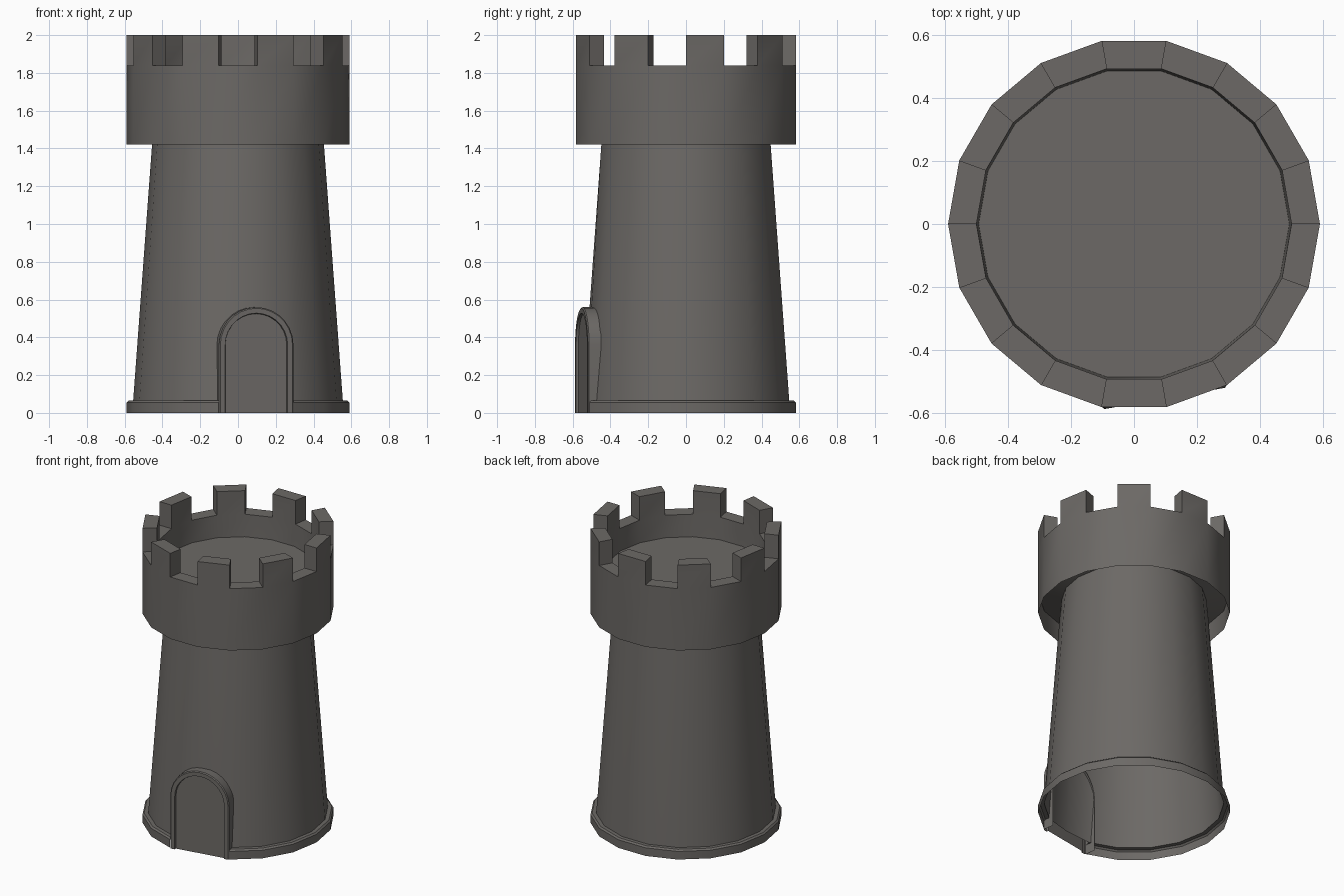
import bpy, bmesh, math
from mathutils import Vector

if "Cube" in bpy.data.objects:
    bpy.data.objects.remove(bpy.data.objects["Cube"])

N = 18                      # sides of the tower
STEP = math.tau / N
DOOR_SEGS = (13, 14)        # segments 260-300 degrees, replaced by the door

stone = bpy.data.materials.new("grey_stone")
stone.diffuse_color = (0.150, 0.141, 0.132, 1)
stone.use_nodes = True
stone.node_tree.nodes["Principled BSDF"].inputs["Base Color"].default_value = stone.diffuse_color


def finish(name, bm):
    bmesh.ops.remove_doubles(bm, verts=bm.verts, dist=0.0005)
    me = bpy.data.meshes.new(name)
    bm.to_mesh(me)
    bm.free()
    me.materials.append(stone)
    ob = bpy.data.objects.new(name, me)
    bpy.context.collection.objects.link(ob)
    bpy.context.view_layer.objects.active = ob
    ob.select_set(True)
    bpy.ops.object.shade_smooth_by_angle(angle=math.radians(30))
    ob.select_set(False)
    return ob


def pt(r, z, i):
    a = i * STEP
    return Vector((r * math.cos(a), r * math.sin(a), z))


def face(bm, *pts):
    bm.faces.new([bm.verts.new(p) for p in pts])


def lathe(bm, profile, segs=range(N)):
    # profile runs upwards on the outside so the faces point outwards
    for (r0, z0), (r1, z1) in zip(profile, profile[1:]):
        for i in segs:
            face(bm, pt(r0, z0, i), pt(r0, z0, i + 1), pt(r1, z1, i + 1), pt(r1, z1, i))


# tapered tower wall, flaring out under the crown
bm = bmesh.new()
lathe(bm, [(0.555, 0.065), (0.455, 1.42), (0.446, 1.51), (0.588, 1.55)])
for v in bm.verts:          # keep the low edge behind the door panel
    if v.co.z < 0.07 and (v.co - pt(0.555, 0.065, 14)).length < 0.001:
        v.co = pt(0.538, 0.065, 14)
finish("tower_wall", bm)

# base plinth, open at the door and underneath
bm = bmesh.new()
lathe(bm, [(0.59, 0), (0.59, 0.055), (0.58, 0.065), (0.553, 0.065)],
      [i for i in range(N) if i not in DOOR_SEGS])
finish("base_plinth", bm)

# crown with sunken floor and nine merlons
bm = bmesh.new()
RO, RI, Z0, Z1, Z2, ZF = 0.59, 0.5, 1.42, 1.84, 2.0, 1.69
lathe(bm, [(RO, Z0), (RO, Z1)])
lathe(bm, [(RI, Z1), (0.493, ZF)])
lathe(bm, [(RO, Z1), (RI, Z1)], range(1, N, 2))
merlons = range(0, N, 2)
lathe(bm, [(RO, Z1), (RO, Z2), (RI, Z2), (RI, Z1)], merlons)
for i in merlons:
    face(bm, pt(RI, Z1, i), pt(RO, Z1, i), pt(RO, Z2, i), pt(RI, Z2, i))
    j = i + 1
    face(bm, pt(RO, Z1, j), pt(RI, Z1, j), pt(RI, Z2, j), pt(RO, Z2, j))
face(bm, *[pt(0.493, ZF, i) for i in range(N)])
finish("crown", bm)

# arched door: raised frame and slightly recessed panel
a = math.radians(280)
out = Vector((math.cos(a), math.sin(a), 0))
side = Vector((-math.sin(a), math.cos(a), 0))


def arch(half, d, spring=0.36, n=14):
    uv = [(half, 0)]
    uv += [(half * math.cos(math.pi * k / n), spring + half * math.sin(math.pi * k / n))
           for k in range(n + 1)]
    uv.append((-half, 0))
    return [out * d + side * u + Vector((0, 0, z)) for u, z in uv]


def bridge(bm, p, q):
    for k in range(len(p) - 1):
        face(bm, p[k], p[k + 1], q[k + 1], q[k])


bm = bmesh.new()
loops = [arch(0.2, 0.485), arch(0.2, 0.556), arch(0.194, 0.562),
         arch(0.168, 0.562), arch(0.165, 0.549)]
for p, q in zip(loops, loops[1:]):
    bridge(bm, p, q)
finish("door_frame", bm)

bm = bmesh.new()
face(bm, *arch(0.165, 0.549))
finish("door_panel", bm)
